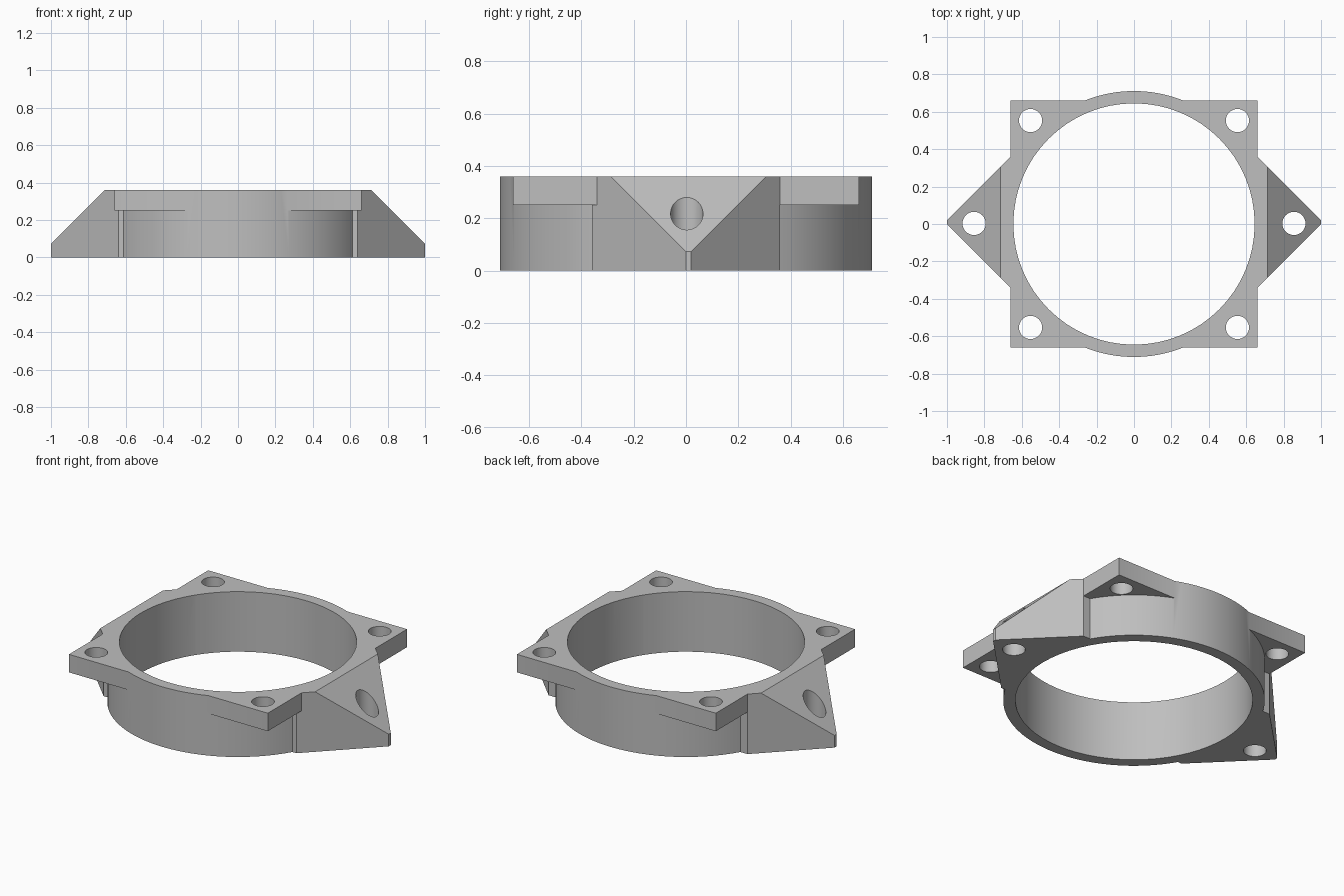
import bpy
import bmesh
from mathutils import Vector

cube = bpy.data.objects.get("Cube")
if cube:
    bpy.data.objects.remove(cube, do_unlink=True)

HEIGHT = 0.36
HOLE = 0.062

grey = bpy.data.materials.new("plain grey")
grey.use_nodes = True
colour = (0.52, 0.52, 0.52, 1)
grey.diffuse_color = colour
grey.node_tree.nodes["Principled BSDF"].inputs["Base Color"].default_value = colour


def prism(name, outline, bottom, top, slope=None):
    """Extrude an xy outline; optionally trim it by a plane (point, normal)."""
    bm = bmesh.new()
    base = bm.faces.new([bm.verts.new((x, y, bottom)) for x, y in outline])
    grown = bmesh.ops.extrude_face_region(bm, geom=[base])["geom"]
    bmesh.ops.translate(bm, vec=(0, 0, top - bottom),
                        verts=[g for g in grown if isinstance(g, bmesh.types.BMVert)])
    if slope:
        cut = bmesh.ops.bisect_plane(bm, geom=bm.verts[:] + bm.edges[:] + bm.faces[:],
                                     plane_co=slope[0], plane_no=slope[1], clear_outer=True)
        rim = [g for g in cut["geom_cut"] if isinstance(g, bmesh.types.BMEdge)]
        bmesh.ops.holes_fill(bm, edges=rim, sides=0)
    bmesh.ops.recalc_face_normals(bm, faces=bm.faces[:])
    mesh = bpy.data.meshes.new(name)
    bm.to_mesh(mesh)
    bm.free()
    mesh.materials.append(grey)
    obj = bpy.data.objects.new(name, mesh)
    bpy.context.collection.objects.link(obj)
    return obj


def cylinder(name, x, y, radius, bottom, top, sides):
    circle = [Vector((radius, 0, 0)) for _ in range(sides)]
    for i, v in enumerate(circle):
        v.rotate(Vector((1, 0, 0)).rotation_difference(Vector((1, 0, 0))))
    from math import cos, sin, tau
    outline = [(x + radius * cos(tau * i / sides), y + radius * sin(tau * i / sides))
               for i in range(sides)]
    return prism(name, outline, bottom, top)


def combine(body, tool, operation):
    mod = body.modifiers.new(tool.name, "BOOLEAN")
    mod.operation = operation
    mod.solver = "EXACT"
    mod.object = tool
    bpy.context.view_layer.objects.active = body
    bpy.ops.object.modifier_apply(modifier=mod.name)
    bpy.data.objects.remove(tool, do_unlink=True)


# Round collar with a square top flange
body = cylinder("mounting_ring", 0, 0, 0.711, 0, HEIGHT, 96)
s = 0.66
combine(body, prism("flange", [(-s, -s), (s, -s), (s, s), (-s, s)], 0.252, HEIGHT), "UNION")

# Pointed side lugs with sloping tops
lug = [(0.5, -0.36), (0.64, -0.36), (1, 0), (1, 0.02), (0.66, 0.36), (0.5, 0.36)]
for side in (1, -1):
    outline = [(side * x, y) for x, y in lug]
    slope = ((side * 0.713, 0, HEIGHT), (side, 0, 1))
    combine(body, prism("side_lug", outline, 0, HEIGHT, slope), "UNION")

# Central bore and screw holes
combine(body, cylinder("bore", 0, 0, 0.645, -0.1, 0.5, 64), "DIFFERENCE")
for side in (1, -1):
    combine(body, cylinder("lug_hole", side * 0.855, 0.003, HOLE, -0.1, 0.5, 32), "DIFFERENCE")
    for end in (1, -1):
        combine(body, cylinder("corner_hole", side * 0.553, end * 0.553, HOLE, -0.1, 0.5, 32),
                "DIFFERENCE")

bpy.ops.object.select_all(action="DESELECT")
body.select_set(True)
bpy.context.view_layer.objects.active = body
bpy.ops.object.shade_smooth_by_angle()
